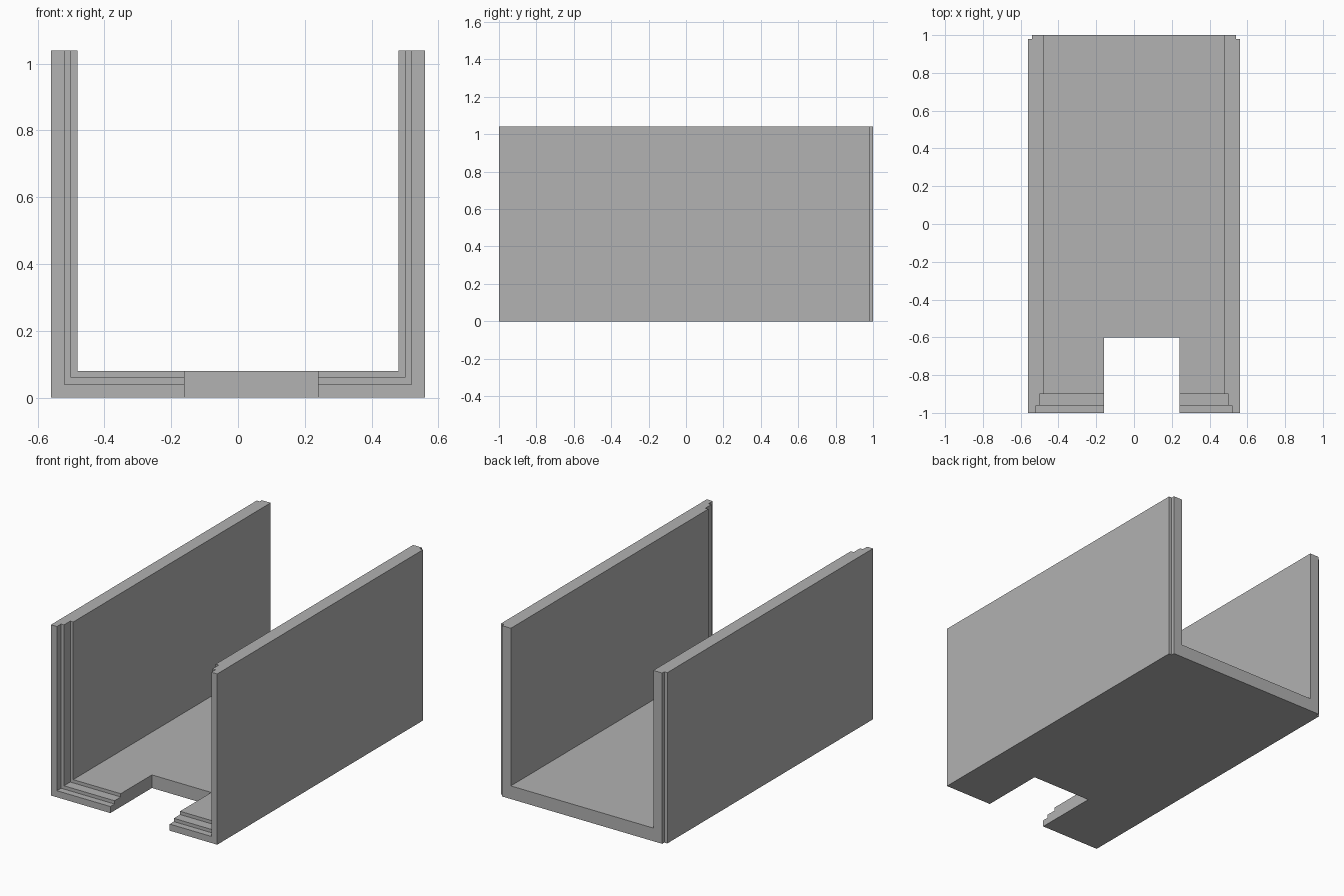
import bpy
from mathutils import Vector

cube = bpy.data.objects.get("Cube")
if cube:
    bpy.data.objects.remove(cube, do_unlink=True)

# Single flat grey
grey = bpy.data.materials.new("plain grey")
grey.use_nodes = True
grey.diffuse_color = (0.445, 0.445, 0.445, 1)
grey.node_tree.nodes["Principled BSDF"].inputs["Base Color"].default_value = grey.diffuse_color


def box(name, low, high):
    """Box between two opposite corners."""
    low, high = Vector(low), Vector(high)
    bpy.ops.mesh.primitive_cube_add(size=1)
    obj = bpy.context.object
    obj.name = name
    for v in obj.data.vertices:
        v.co = (low + high) / 2 + v.co * (high - low)
    obj.data.materials.append(grey)
    return obj


def cut(target, low, high):
    """Carve a box out of the target and discard the cutter."""
    cutter = box("cutter", low, high)
    cutter.hide_render = True
    mod = target.modifiers.new("cut", "BOOLEAN")
    mod.operation = "DIFFERENCE"
    mod.solver = "EXACT"
    mod.object = cutter
    bpy.context.view_layer.objects.active = target
    bpy.ops.object.modifier_apply(modifier=mod.name)
    bpy.data.objects.remove(cutter, do_unlink=True)


# Solid block that becomes the open channel
channel = box("channel", (-0.56, -1, 0), (0.56, 1, 1.04))

# Main trough, then two wider and deeper steps at the front rim
for half_width, floor, back in ((0.48, 0.08, 1.5), (0.50, 0.06, -0.9), (0.52, 0.04, -0.96)):
    cut(channel, (-half_width, -1.5, floor), (half_width, back, 1.5))

# Slot through the floor, slightly off centre
cut(channel, (-0.16, -1.5, -0.5), (0.24, -0.6, 0.5))

# Narrow rebates along the rear outer corners
for side in (-1, 1):
    inner, outer = sorted((side * 0.54, side * 0.7))
    cut(channel, (inner, 0.98, -0.5), (outer, 1.5, 1.5))
